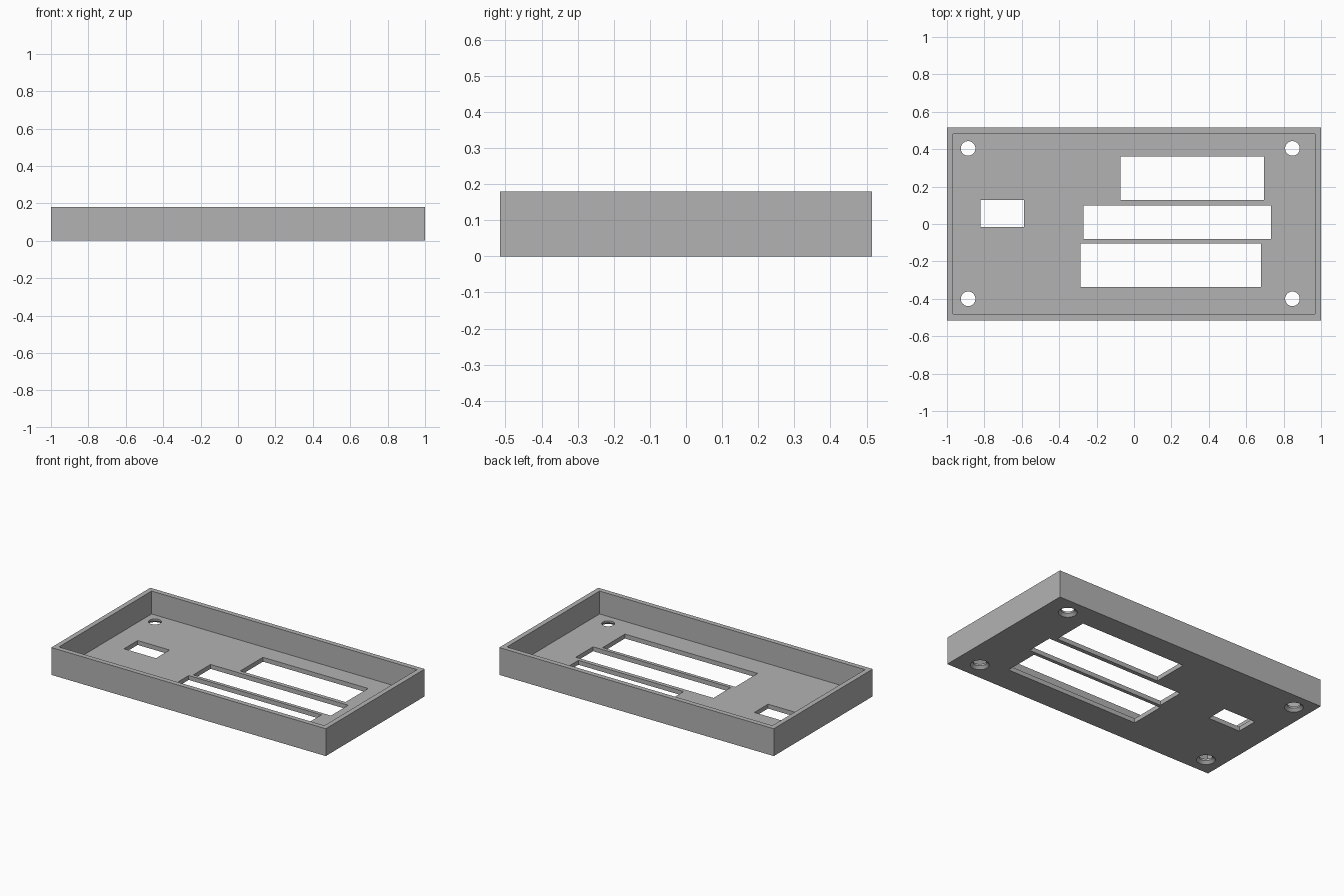
import bpy
import bmesh
from mathutils import Matrix

LENGTH, WIDTH, HEIGHT = 2.0, 1.03, 0.18
WALL, FLOOR = 0.033, 0.029

old = bpy.data.objects.get("Cube")
if old:
    bpy.data.objects.remove(old, do_unlink=True)

grey = bpy.data.materials.new("plain grey")
grey.use_nodes = True
colour = (0.45, 0.45, 0.45, 1)
grey.diffuse_color = colour
grey.node_tree.nodes["Principled BSDF"].inputs["Base Color"].default_value = colour


def finish(name, bm):
    mesh = bpy.data.meshes.new(name)
    bm.to_mesh(mesh)
    bm.free()
    mesh.materials.append(grey)
    obj = bpy.data.objects.new(name, mesh)
    bpy.context.collection.objects.link(obj)
    return obj


def box(name, x0, x1, y0, y1, z0, z1):
    bm = bmesh.new()
    place = Matrix.Translation(((x0 + x1) / 2, (y0 + y1) / 2, (z0 + z1) / 2))
    size = Matrix.Diagonal((x1 - x0, y1 - y0, z1 - z0, 1))
    bmesh.ops.create_cube(bm, size=1, matrix=place @ size)
    return finish(name, bm)


def cone(name, x, y, z0, z1, r0, r1):
    bm = bmesh.new()
    bmesh.ops.create_cone(bm, cap_ends=True, segments=40, radius1=r0, radius2=r1,
                          depth=z1 - z0, matrix=Matrix.Translation((x, y, (z0 + z1) / 2)))
    return finish(name, bm)


# Open tray: solid block, hollowed from above
tray = box("tray", -LENGTH / 2, LENGTH / 2, -WIDTH / 2, WIDTH / 2, 0, HEIGHT)
ix, iy = LENGTH / 2 - WALL, WIDTH / 2 - WALL
cutters = [box("cavity_cutter", -ix, ix, -iy, iy, FLOOR, HEIGHT + 0.1)]

# Rectangular windows through the floor: x0, x1, y0, y1
windows = {
    "small_window": (-0.82, -0.587, -0.015, 0.127),
    "back_window": (-0.072, 0.695, 0.127, 0.362),
    "middle_window": (-0.27, 0.733, -0.08, 0.1),
    "front_window": (-0.287, 0.68, -0.336, -0.103),
}
for name, rect in windows.items():
    cutters.append(box(name + "_cutter", *rect, -0.05, FLOOR + 0.05))

# Corner screw holes, countersunk from below
for x in (-0.887, 0.847):
    for y in (-0.4, 0.404):
        cutters.append(cone("hole_cutter", x, y, -0.05, FLOOR + 0.05, 0.039, 0.039))
        cutters.append(cone("countersink_cutter", x, y, -0.017, 0.017, 0.073, 0.039))

# Apply the cuts and remove the helpers
bpy.context.view_layer.objects.active = tray
tray.select_set(True)
for cutter in cutters:
    cutter.hide_render = True
    mod = tray.modifiers.new("cut", "BOOLEAN")
    mod.operation = "DIFFERENCE"
    mod.solver = "EXACT"
    mod.object = cutter
    bpy.ops.object.modifier_apply(modifier=mod.name)
    bpy.data.objects.remove(cutter, do_unlink=True)

bpy.ops.object.shade_smooth_by_angle(angle=0.5)
